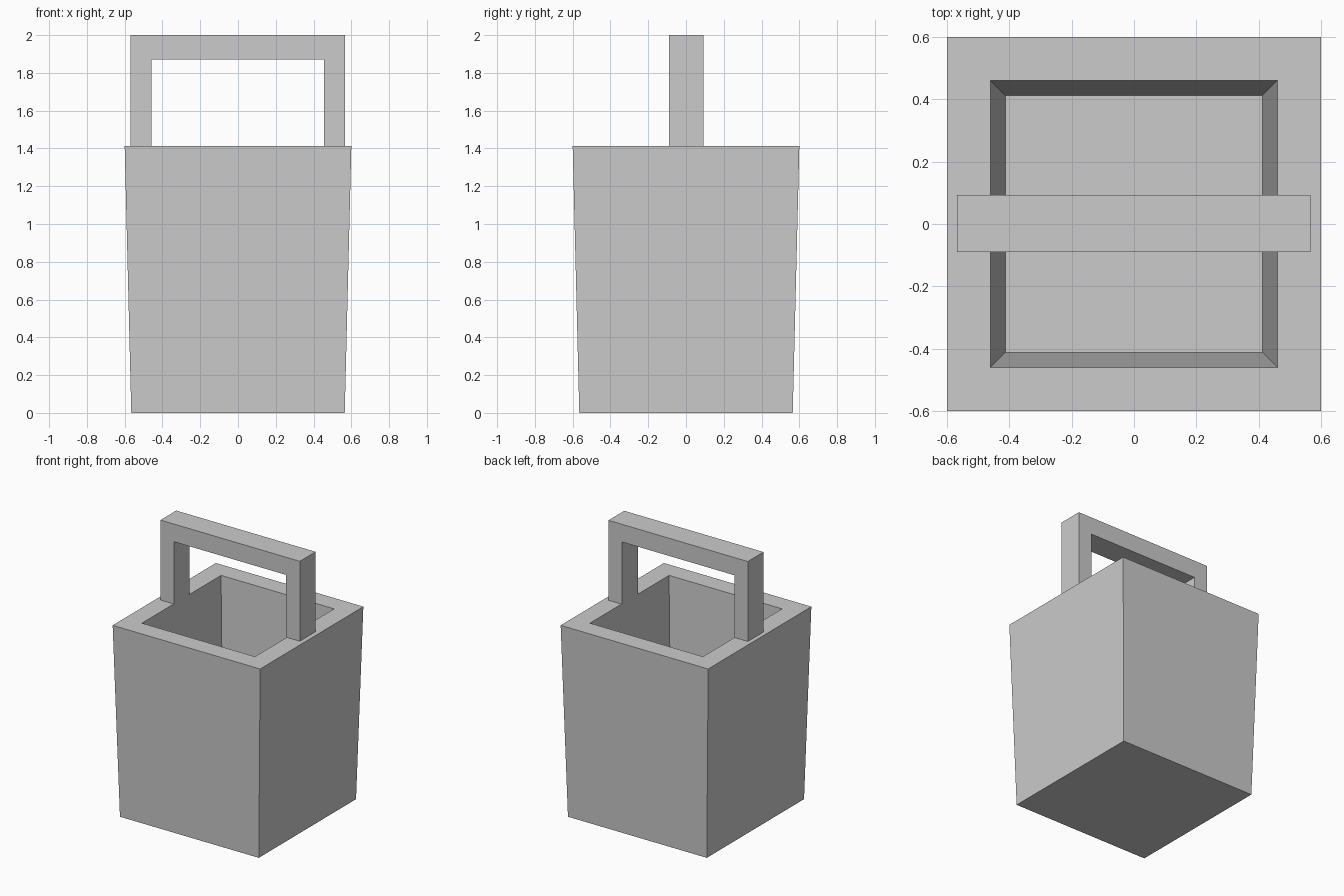
import bpy, bmesh

if "Cube" in bpy.data.objects:
    bpy.data.objects.remove(bpy.data.objects["Cube"])

RIM = 1.412


def make_object(name, bm):
    bmesh.ops.recalc_face_normals(bm, faces=bm.faces)
    mesh = bpy.data.meshes.new(name)
    bm.to_mesh(mesh)
    bm.free()
    obj = bpy.data.objects.new(name, mesh)
    bpy.context.collection.objects.link(obj)
    return obj


def square_ring(bm, half, z):
    return [bm.verts.new((sx * half, sy * half, z))
            for sx, sy in ((-1, -1), (1, -1), (1, 1), (-1, 1))]


# Bucket: square profile swept up the outside, over the rim and down inside
bm = bmesh.new()
profile = [(0.565, 0), (0.6, RIM), (0.46, RIM), (0.412, 0.14)]
rings = [square_ring(bm, half, z) for half, z in profile]
for a, b in zip(rings, rings[1:]):
    for i in range(4):
        j = (i + 1) % 4
        bm.faces.new((a[i], a[j], b[j], b[i]))
bm.faces.new(rings[0])
bm.faces.new(rings[-1])
make_object("bucket", bm)

# Handle: upside-down U outline extruded along y
bm = bmesh.new()
outline = [(-0.568, RIM), (-0.568, 2), (0.566, 2), (0.566, RIM),
           (0.455, RIM), (0.455, 1.87), (-0.458, 1.87), (-0.458, RIM)]
face = bm.faces.new([bm.verts.new((x, -0.09, z)) for x, z in outline])
ext = bmesh.ops.extrude_face_region(bm, geom=[face], use_keep_orig=True)
bmesh.ops.translate(bm, vec=(0, 0.183, 0),
                    verts=[v for v in ext["geom"] if isinstance(v, bmesh.types.BMVert)])
make_object("handle", bm)
